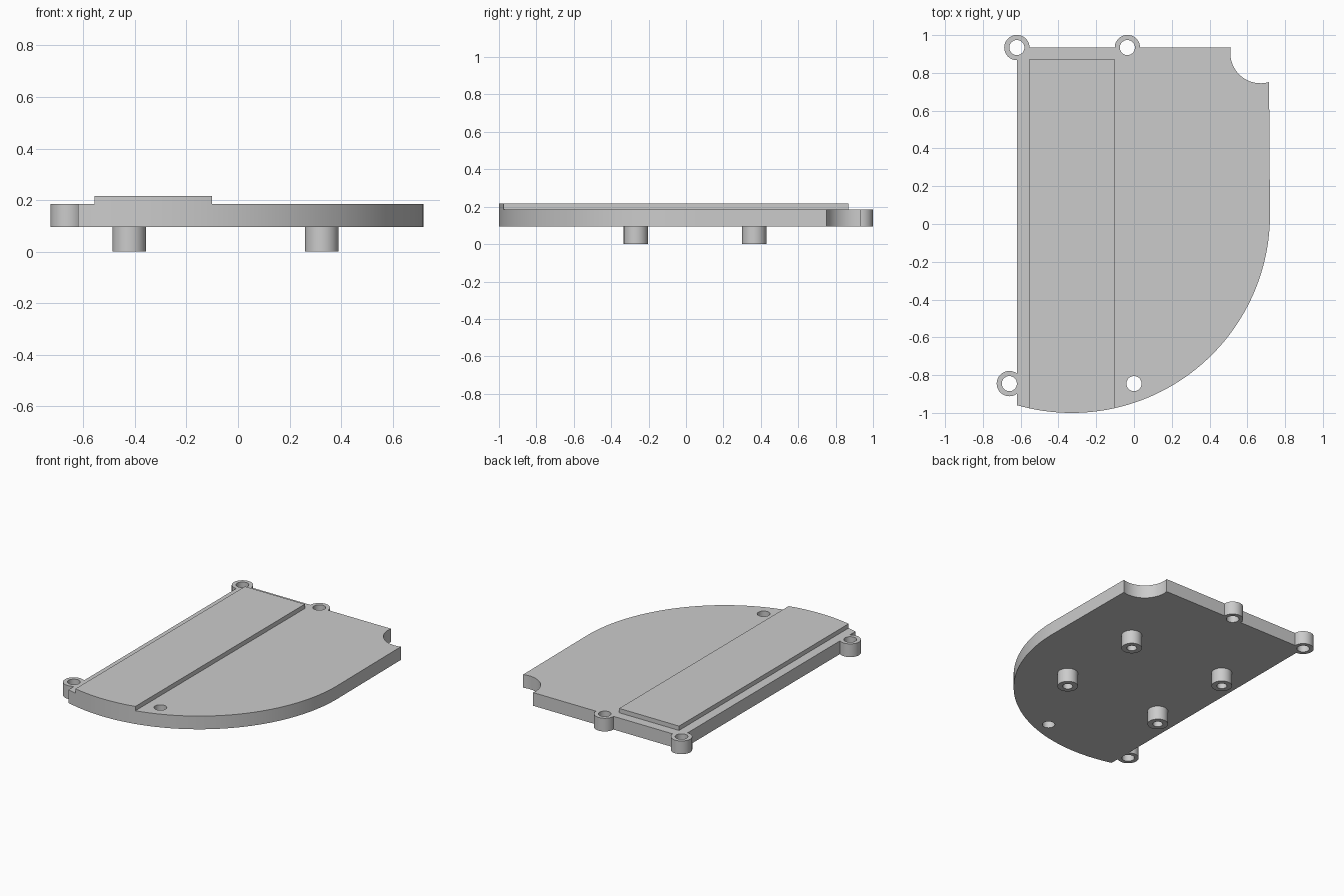
import bpy
import bmesh
from math import sin, cos, pi, asin, acos, atan2, radians

cube = bpy.data.objects.get("Cube")
if cube:
    bpy.data.objects.remove(cube)

grey = bpy.data.materials.new("plain grey")
grey.use_nodes = True
colour = (0.6, 0.6, 0.6, 1)
grey.diffuse_color = colour
grey.node_tree.nodes["Principled BSDF"].inputs["Base Color"].default_value = colour

POST_BASE, PLATE_BOTTOM, PLATE_TOP, STRIP_TOP = 0, 0.095, 0.186, 0.216
LEFT, BACK = -0.62, 0.934
ARC_X, ARC_Y, ARC_R = -0.33, 0.05, 1.05


def arc(cx, cy, r, start, end, steps):
    return [(cx + r * cos(start + (end - start) * i / steps),
             cy + r * sin(start + (end - start) * i / steps))
            for i in range(steps + 1)]


def prism(name, outline, z0, z1):
    """Extrude a counter-clockwise outline from z0 to z1."""
    bm = bmesh.new()
    face = bm.faces.new([bm.verts.new((x, y, z0)) for x, y in outline])
    top = bmesh.ops.extrude_face_region(bm, geom=[face])["geom"]
    bmesh.ops.translate(bm, vec=(0, 0, z1 - z0),
                        verts=[v for v in top if isinstance(v, bmesh.types.BMVert)])
    bmesh.ops.recalc_face_normals(bm, faces=bm.faces)
    mesh = bpy.data.meshes.new(name)
    bm.to_mesh(mesh)
    bm.free()
    mesh.materials.append(grey)
    obj = bpy.data.objects.new(name, mesh)
    bpy.context.collection.objects.link(obj)
    return obj


def cylinder(name, x, y, r, z0, z1):
    return prism(name, arc(x, y, r, 0, 2 * pi, 48)[:-1], z0, z1)


def combine(target, tool, operation):
    """Apply an exact boolean and discard the tool."""
    bpy.ops.object.select_all(action="DESELECT")
    bpy.context.view_layer.objects.active = target
    target.select_set(True)
    mod = target.modifiers.new(operation, "BOOLEAN")
    mod.operation, mod.solver, mod.object = operation, "EXACT", tool
    bpy.ops.object.modifier_apply(modifier=mod.name)
    bpy.data.objects.remove(tool)


def smooth(obj):
    bpy.ops.object.select_all(action="DESELECT")
    bpy.context.view_layer.objects.active = obj
    obj.select_set(True)
    bpy.ops.object.shade_smooth_by_angle(angle=radians(30))


def arc_angle(x):
    """Angle on the big front arc at a given x."""
    return -acos((x - ARC_X) / ARC_R)


# Main plate: rounded front, straight sides, scooped back corner
notch_x, notch_y, notch_r = 0.67, 0.905, 0.16
outline = arc(ARC_X, ARC_Y, ARC_R, arc_angle(LEFT), 0, 72)
outline += arc(notch_x, notch_y, notch_r, -acos(0.045 / notch_r),
               -pi - asin((BACK - notch_y) / notch_r), 24)
outline.append((LEFT, BACK))
plate = prism("base_plate", outline, PLATE_BOTTOM, PLATE_TOP)

# Screw lugs on the edge, then the through holes
lugs = [(LEFT, BACK), (-0.035, BACK), (-0.66, -0.845)]
for x, y in lugs:
    combine(plate, cylinder("lug", x, y, 0.067, PLATE_BOTTOM, PLATE_TOP), "UNION")
for x, y in lugs + [(0, -0.845)]:
    combine(plate, cylinder("hole_cutter", x, y, 0.04, 0, 0.3), "DIFFERENCE")
smooth(plate)

# Raised strip that follows the front arc
strip_left, strip_right, strip_back = -0.556, -0.1, 0.87
strip = arc(ARC_X, ARC_Y, ARC_R, arc_angle(strip_left), arc_angle(strip_right), 24)
strip += [(strip_right, strip_back), (strip_left, strip_back)]
smooth(prism("raised_strip", strip, PLATE_TOP, STRIP_TOP))

# Four hollow posts underneath
for side, x in (("right", -0.422), ("left", 0.325)):
    for end, y in (("front", -0.268), ("back", 0.365)):
        post = cylinder(f"{end}_{side}_post", x, y, 0.065, POST_BASE, PLATE_BOTTOM)
        combine(post, cylinder("bore_cutter", x, y, 0.032, -0.1, 0.2), "DIFFERENCE")
        smooth(post)
